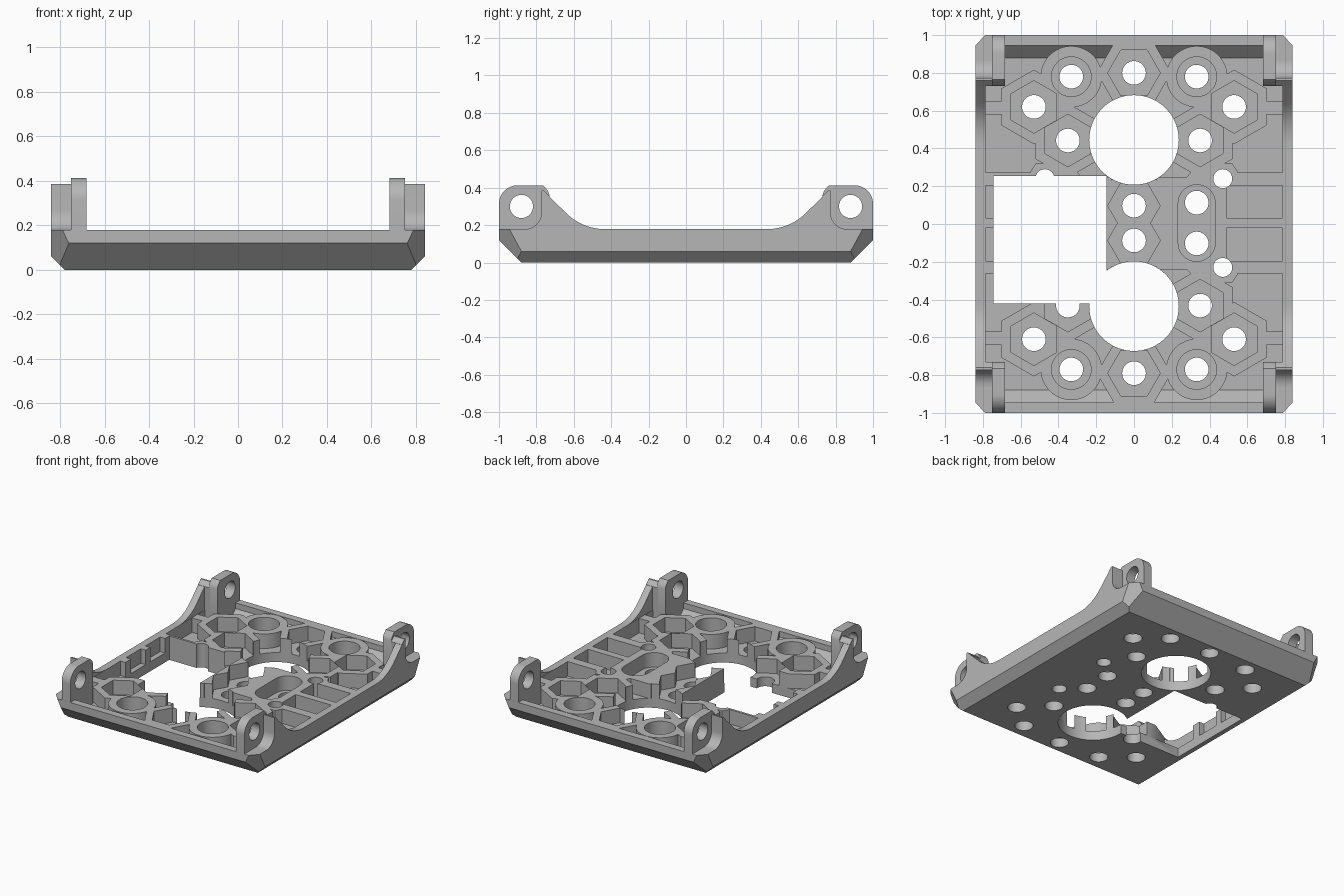
import bpy, bmesh
from math import sin, cos, pi, radians
from mathutils import Vector

if "Cube" in bpy.data.objects:
    bpy.data.objects.remove(bpy.data.objects["Cube"])

grey = bpy.data.materials.new("mid_grey")
grey.use_nodes = True
COLOUR = (0.47, 0.47, 0.47, 1)
grey.diffuse_color = COLOUR
grey.node_tree.nodes["Principled BSDF"].inputs["Base Color"].default_value = COLOUR

FLOOR, TOP, MID = 0.07, 0.178, 0.005   # floor height, rim height, pattern centre in y


def make(name, bm):
    bmesh.ops.recalc_face_normals(bm, faces=bm.faces)
    mesh = bpy.data.meshes.new(name)
    bm.to_mesh(mesh)
    bm.free()
    mesh.materials.append(grey)
    obj = bpy.data.objects.new(name, mesh)
    bpy.context.scene.collection.objects.link(obj)
    return obj


def prism(name, pts, lo, hi, axis="z"):
    """Extrude a 2D outline: (x, y) along z, or (y, z) along x."""
    bm = bmesh.new()
    place = (lambda a, b, h: (a, b, h)) if axis == "z" else (lambda a, b, h: (h, a, b))
    face = bm.faces.new([bm.verts.new(place(a, b, lo)) for a, b in pts])
    new = bmesh.ops.extrude_face_region(bm, geom=[face])["geom"]
    shift = Vector(place(0, 0, hi - lo))
    bmesh.ops.translate(bm, vec=shift, verts=[v for v in new if isinstance(v, bmesh.types.BMVert)])
    return make(name, bm)


def arc(cx, cy, r, start, end, n):
    return [(cx + r * cos(radians(start + (end - start) * i / n)),
             cy + r * sin(radians(start + (end - start) * i / n))) for i in range(n + 1)]


def ngon(cx, cy, r, n=48, turn=0):
    return arc(cx, cy, r, turn, turn + 360 - 360 / n, n - 1)


def rect(x0, x1, y0, y1):
    return [(x0, y0), (x1, y0), (x1, y1), (x0, y1)]


def boolean(target, tool, op="DIFFERENCE"):
    mod = target.modifiers.new("cut", "BOOLEAN")
    mod.operation, mod.object, mod.solver = op, tool, "EXACT"
    with bpy.context.temp_override(object=target, active_object=target):
        bpy.ops.object.modifier_apply(modifier=mod.name)
    bpy.data.objects.remove(tool)


def cut(target, pts, lo, hi=0.5):
    boolean(target, prism("cutter", pts, lo, hi))


def chamfered(name, x, y, z0, z1, planes):
    """Box trimmed by (point, normal) planes, each mirrored in x and y."""
    bm = bmesh.new()
    bmesh.ops.create_cube(bm, size=2)
    for v in bm.verts:
        v.co = (v.co.x * x, v.co.y * y, z0 if v.co.z < 0 else z1)
    for p, n in planes:
        signs = {(sx if n[0] else 1, sy if n[1] else 1) for sx in (1, -1) for sy in (1, -1)}
        for sx, sy in sorted(signs):
            bmesh.ops.bisect_plane(bm, geom=bm.verts[:] + bm.edges[:] + bm.faces[:],
                                   plane_co=(p[0] * sx, p[1] * sy, p[2]),
                                   plane_no=(n[0] * sx, n[1] * sy, n[2]), clear_outer=True)
            bmesh.ops.holes_fill(bm, edges=[e for e in bm.edges if e.is_boundary])
    return make(name, bm)


# Tray body with chamfered underside and corners
tray = chamfered("base_tray", 0.84, 1, 0, TOP, [
    ((0.78, 0, 0), (1, 0, -1)),
    ((0, 0.88, 0), (0, 1, -1)),
    ((0.79, 1, 0.18), (0.66, 0.6, -0.325))])

# Hollow inside with sloped ends; ribs and bosses are left standing in it
hollow = chamfered("hollow", 0.785, 0.945, FLOOR, 0.3, [((0, 0.88, FLOOR), (0, 1, -1))])

# Pattern of fixings: hexagonal pockets and round bosses, mirrored
hexes, bosses = [], []
for sy in (1, -1):
    hexes += [(0, MID + sy * 0.795, 0), (0, MID + sy * 0.092, 0)]
    for sx in (1, -1):
        hexes += [(sx * 0.53, MID + sy * 0.615, 30), (sx * 0.35, MID + sy * 0.437, 30)]
        bosses.append((sx * 0.332, MID + sy * 0.775))

for x, y, turn in hexes:
    cut(hollow, ngon(x, y, 0.197, 6, turn), 0)
for x, y in bosses:
    cut(hollow, ngon(x, y, 0.162), 0)

# Central slab, side ribs and corner seats
for sx in (1, -1):
    cut(hollow, [(sx * a, b) for a, b in [
        (0.12, -0.24), (0.28, -0.24), (0.34, -0.31), (0.52, -0.31), (0.55, -0.265),
        (0.491, -0.2), (0.491, 0.21), (0.55, 0.275), (0.52, 0.32), (0.34, 0.32),
        (0.28, 0.25), (0.12, 0.25)]], 0)
    for sy in (1, -1):
        for lo, hi in ((0.2, 0.267), (0.575, 0.645)):
            xs = sorted((sx * 0.48, sx * 0.82))
            cut(hollow, rect(*xs, *sorted((MID + sy * lo, MID + sy * hi))), 0)
        cut(hollow, rect(*sorted((sx * 0.682, sx * 0.82)), *sorted((sy * 0.73, sy * 1.02))), 0)
    cut(hollow, rect(*sorted((sx * 0.48, sx * 0.82)), -0.022, 0.032), 0)
boolean(tray, hollow)

# Hexagonal pockets, counterbores and their through holes
for x, y, turn in hexes:
    cut(tray, ngon(x, y, 0.139, 6, turn), FLOOR)
    cut(tray, ngon(x, y, 0.0625), -0.1)
for x, y in bosses:
    cut(tray, ngon(x, y, 0.105), FLOOR)
    cut(tray, ngon(x, y, 0.0625), -0.1)

# Slot with two holes, and two plain holes beside it
cut(tray, arc(0.332, 0.11, 0.098, 0, 180, 20) + arc(0.332, -0.1, 0.098, 180, 360, 20), FLOOR)
for y in (0.113, -0.103):
    cut(tray, ngon(0.332, y, 0.0625), -0.1)
for y in (0.24, -0.23):
    cut(tray, ngon(0.47, y, 0.05), -0.1)

# Two large round openings and the rectangular opening
for sy in (1, -1):
    cut(tray, ngon(0, MID + sy * 0.44, 0.237, 72), -0.1)
cut(tray, rect(-0.745, -0.145, -0.422, 0.255), -0.1)
cut(tray, ngon(-0.472, 0.24, 0.05), -0.1)

# Raised ends of the side walls with ear brackets
sweep = [(0.40, TOP)] + arc(0.43, 0.478, 0.3, 270, 315, 10)
parts = [tray]
for sy, end in ((1, "back"), (-1, "front")):
    for sx, side in ((1, "left"), (-1, "right")):
        def piece(name, pts, x0, x1):
            obj = prism(f"{end}_{side}_{name}", [(sy * a, b) for a, b in pts],
                        *sorted((sx * x0, sx * x1)), axis="x")
            parts.append(obj)
            return obj

        # Thin swept wall
        piece("wall", sweep + [(0.742, 0.364), (0.742, 0.15), (0.40, 0.15)], 0.787, 0.84)
        # Thick post with a rounded foot
        piece("post", [(0.73, 0.15), (0.73, 0.354), (0.76, 0.385), (0.772, 0.385)]
              + arc(0.862, 0.268, 0.09, 180, 270, 10) + [(0.862, 0.15)], 0.74, 0.84)
        # Rounded ear with a screw hole
        ear = piece("ear", [(0.73, 0.15), (0.73, 0.36), (0.738, 0.385), (0.765, 0.413)]
                    + arc(0.9, 0.313, 0.1, 90, 0, 12) + [(1, 0.15)], 0.682, 0.752)
        boolean(ear, prism("cutter", ngon(sy * 0.88, 0.3, 0.062), -1, 1, axis="x"))

# Smooth shading on round walls, sharp edges kept
bpy.ops.object.select_all(action="DESELECT")
for obj in parts:
    obj.select_set(True)
bpy.context.view_layer.objects.active = tray
bpy.ops.object.shade_smooth_by_angle(angle=radians(30))
